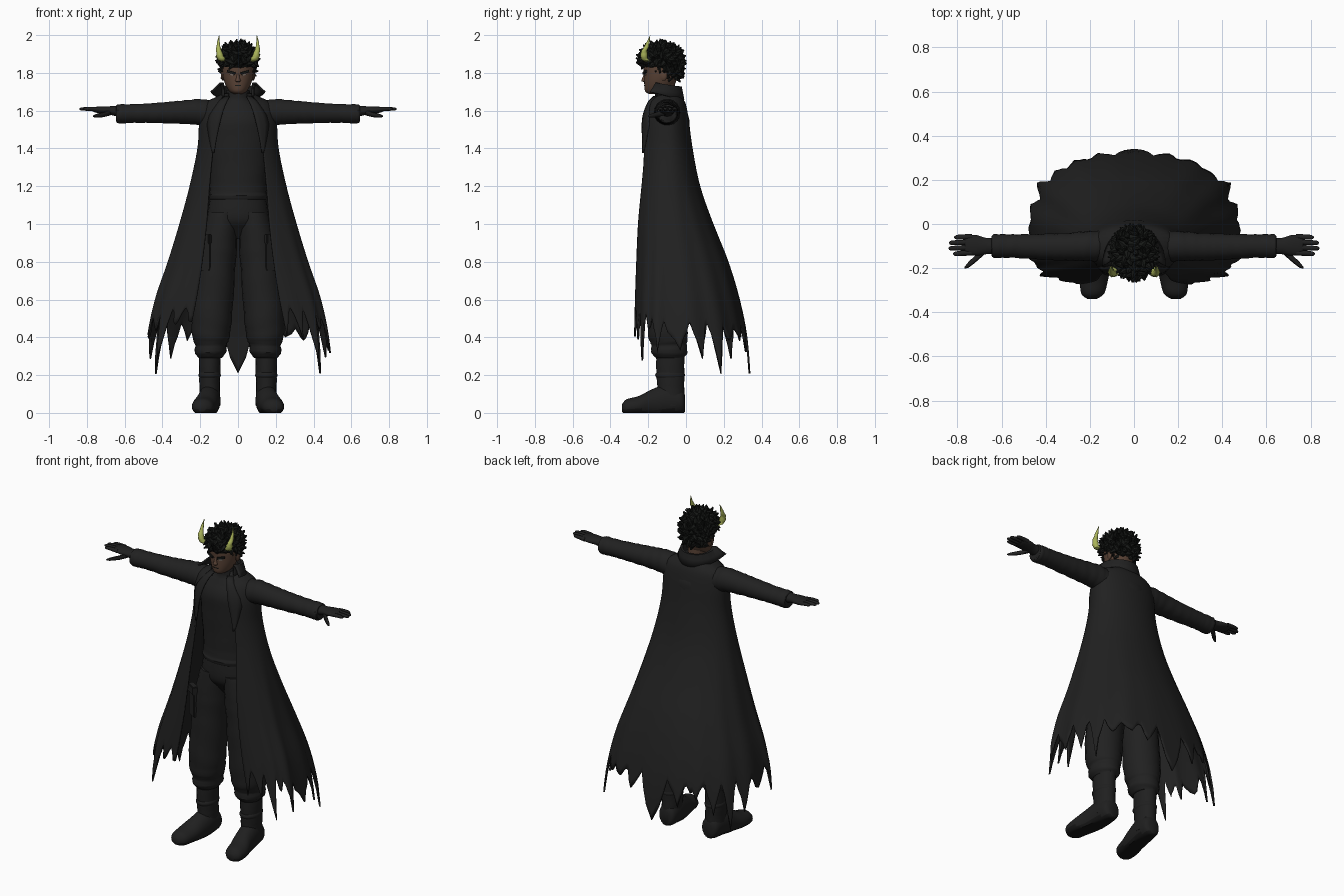
import bpy, bmesh, math, random
from math import sin, cos, pi
from mathutils import Vector, Matrix

random.seed(4)
cube = bpy.data.objects.get("Cube")
if cube:
    bpy.data.objects.remove(cube, do_unlink=True)


def material(name, r, g, b):
    m = bpy.data.materials.new(name)
    m.use_nodes = True
    m.diffuse_color = (r, g, b, 1)
    m.node_tree.nodes["Principled BSDF"].inputs["Base Color"].default_value = (r, g, b, 1)
    return m


COAT = material("coat black", .015, .015, .015)
SHIRT = material("shirt black", .015, .015, .015)
TROUSER = material("trouser black", .015, .015, .015)
BOOT = material("boot black", .014, .014, .014)
SOLE = material("sole black", .008, .008, .008)
GLOVE = material("glove black", .014, .014, .014)
HAIR = material("hair black", .008, .009, .008)
SKIN = material("brown skin", .1, .055, .036)
HORN = material("yellow green horn", .4, .45, .1)
EYE = material("eye grey", .2, .18, .16)


def finish(name, bm, mat, angle=50, thickness=0):
    """Turn a bmesh into a smooth shaded object."""
    bmesh.ops.recalc_face_normals(bm, faces=bm.faces[:])
    mesh = bpy.data.meshes.new(name)
    bm.to_mesh(mesh)
    bm.free()
    mesh.materials.append(mat)
    ob = bpy.data.objects.new(name, mesh)
    bpy.context.collection.objects.link(ob)
    bpy.ops.object.select_all(action='DESELECT')
    ob.select_set(True)
    bpy.context.view_layer.objects.active = ob
    bpy.ops.object.shade_smooth_by_angle(angle=math.radians(angle))
    if thickness:
        mod = ob.modifiers.new("thickness", 'SOLIDIFY')
        mod.thickness = thickness
        mod.offset = 0
    return ob


def skin_rows(name, rows, mat, closed=False, **options):
    """Bridge rows of points into a sheet, or a capped tube when closed."""
    bm = bmesh.new()
    grid = [[bm.verts.new(p) for p in row] for row in rows]
    n = len(rows[0])
    for a, b in zip(grid, grid[1:]):
        for i in range(n if closed else n - 1):
            k = (i + 1) % n
            bm.faces.new((a[i], a[k], b[k], b[i]))
    if closed:
        bm.faces.new(grid[0])
        bm.faces.new(grid[-1])
    return finish(name, bm, mat, **options)


def spline(table, steps):
    """Pass a smooth curve through the control rings."""
    out = []
    last = len(table) - 1
    for i in range(last):
        p = [table[max(0, min(last, i + k))] for k in (-1, 0, 1, 2)]
        for s in range(steps):
            t = s / steps
            out.append([b + .5 * t * (c - a + t * (2 * a - 5 * b + 4 * c - d + t * (3 * (b - c) + d - a)))
                        for a, b, c, d in zip(*p)])
    return out + [list(table[-1])]


def loft(name, table, axis, mat, side=1, sides=18, steps=4, wrinkle=0, floor=-1):
    """Tube of elliptical rings (x, y, z, radius, radius) lying across an axis."""
    u, v = {'x': (1, 2), 'y': (0, 2), 'z': (0, 1)}[axis]
    rows = []
    for i, (x, y, z, ru, rv) in enumerate(spline(table, steps)):
        row = []
        for k in range(sides):
            a = 2 * pi * k / sides
            puff = 1 + wrinkle * sin(i * 2.1 + 2 * sin(a + i * .3))
            p = Vector((x, y, z))
            p[u] += max(ru, .001) * cos(a) * puff
            p[v] += max(rv, .001) * sin(a) * puff
            row.append((p.x * side, p.y, max(p.z, floor)))
        rows.append(row)
    return skin_rows(name, rows, mat, closed=True)


def block(name, at, size, mat, turn=(0, 0, 0), bevel=.004):
    bm = bmesh.new()
    bmesh.ops.create_cube(bm, size=1)
    bmesh.ops.scale(bm, vec=size, verts=bm.verts)
    if bevel:
        bmesh.ops.bevel(bm, geom=bm.edges[:], offset=bevel, segments=2, affect='EDGES')
    ob = finish(name, bm, mat, angle=35)
    ob.location, ob.rotation_euler = at, turn
    return ob


# Coat shape by height: z, half width, front y, back y, half opening
COAT_SHAPE = [(1.69, .07, -.15, -.04, .045), (1.66, .13, -.185, -.02, .06), (1.63, .18, -.205, -.005, .075),
              (1.55, .2, -.235, .01, .1), (1.4, .21, -.245, .03, .13), (1.2, .252, -.255, .07, .15),
              (1, .307, -.265, .14, .165), (.8, .368, -.27, .22, .188), (.6, .435, -.275, .28, .22),
              (.4, .475, -.28, .32, .26), (.15, .5, -.28, .34, .3)]
COAT_FINE = spline(COAT_SHAPE, 6)
MID = -.09


def coat_at(z):
    for a, b in zip(COAT_FINE, COAT_FINE[1:]):
        if z >= b[0]:
            t = (a[0] - z) / (a[0] - b[0])
            return [p + t * (q - p) for p, q in zip(a, b)][1:]
    return COAT_FINE[-1][1:]


def squareness(z, start, gain):
    """The cross-section is rounder high up and boxier toward the hem."""
    return start + gain * min(1, max(0, 1.3 - z))


def coat_point(t, z):
    """t runs from the right front edge (-1) round the back (0) to the left edge (1)."""
    w, front, back, gap = coat_at(z)
    n = squareness(z, 2.2, 1)
    start = math.asin((gap / w) ** (n / 2))
    a = pi + (start - pi) * abs(t)
    n = n if a < pi / 2 else squareness(z, 2, .6)
    x = w * max(sin(a), 0) ** (2 / n)
    c = abs(cos(a)) ** (2 / n)
    y = MID - (MID - front) * c if a < pi / 2 else MID + (back - MID) * c
    fold = 1 + .018 * max(0, 1.3 - z) * sin(15 * a) * sin(a)
    return (math.copysign(x, t) * fold, MID + (y - MID) * fold, z)


# Long open coat with a torn hem
HALF, TOOTH, ROWS = 66, 6, 44
depths = [random.uniform(.06, .2) for _ in range(2 * HALF // TOOTH + 2)]
for k in (2, 7, 11, 15, 20):
    depths[k] = .25
hem = []
for j in range(2 * HALF + 1):
    k, f = divmod(j + TOOTH // 2, TOOTH)
    tooth = 1 - abs(2 * f / TOOTH - 1)
    t = j / HALF - 1
    hem.append(.46 + .1 * t * t - depths[k] * tooth ** 1.2 + random.uniform(-.02, .02))
rows = [[coat_point(j / HALF - 1, 1.69 + (hem[j] - 1.69) * (i / ROWS) ** 1.25)
         for j in range(2 * HALF + 1)] for i in range(ROWS + 1)]
skin_rows("coat", rows, COAT, thickness=.01)

# Collar standing round the neck and folded out to two points
collar = []
for grow, flare, rise, lift in ((.01, 0, -.01, 0), (.003, .005, .04, .01), (.004, .008, .075, .02),
                                (.012, .02, .075, .02), (.018, .05, .045, .02), (.026, .064, .005, .045)):
    row = []
    for j in range(-14, 15):
        t = j / 14
        a = pi + (1 - pi) * abs(t)
        r = .08 + grow + flare * t ** 4
        row.append((math.copysign(r * sin(a), t), -.108 - .9 * r * cos(a), 1.65 + rise + lift * t * t))
    collar.append(row)
skin_rows("collar", collar, COAT, thickness=.008)

for side, label in ((1, "left"), (-1, "right")):
    # Lapel lying on the coat front
    lapel = []
    for i in range(13):
        z = 1.675 - .025 * i
        w, front, back, gap = coat_at(z)
        n = squareness(z, 2.2, 1)
        wide = .065 * min(1, (i + 4) / 8) * min(1, (13 - i) / 7)
        row = []
        for k in range(4):
            x = gap - .008 + wide * k / 3
            y = MID - (MID - front) * max(0, 1 - (x / w) ** n) ** (1 / n) - .008
            row.append((side * x, y, z))
        lapel.append(row)
    skin_rows(label + "_lapel", lapel, COAT, thickness=.007)

    # Sleeve and cuff
    loft(label + "_sleeve", [(.13, -.1, 1.575, .07, .075), (.2, -.1, 1.592, .068, .07), (.3, -.103, 1.592, .063, .062),
                             (.42, -.103, 1.588, .058, .055), (.55, -.1, 1.585, .053, .05),
                             (.63, -.1, 1.583, .054, .051), (.645, -.1, 1.585, .045, .042)],
         'x', COAT, side, steps=6, wrinkle=.025)

    # Gloved hand with four fingers and a thumb
    loft(label + "_hand", [(.62, -.1, 1.595, .038, .032), (.67, -.1, 1.6, .037, .024), (.71, -.097, 1.603, .046, .02),
                           (.75, -.095, 1.605, .045, .016), (.765, -.095, 1.606, .04, .012)], 'x', GLOVE, side)
    for k, reach in enumerate((.82, .84, .838, .815)):
        y = -.13 + .024 * k
        loft(f"{label}_finger_{k + 1}", [(.735, y, 1.605, .013, .012), (.78, y * 1.02, 1.609, .012, .011),
                                         (reach - .01, y * 1.04, 1.609, .01, .008), (reach, y * 1.04, 1.608, .002, .002)],
             'x', GLOVE, side, sides=8, steps=2)
    loft(label + "_thumb", [(.675, -.115, 1.592, .02, .016), (.71, -.15, 1.58, .017, .014),
                            (.75, -.185, 1.573, .013, .01), (.768, -.198, 1.57, .003, .003)],
         'x', GLOVE, side, sides=8, steps=2)

    # Baggy trouser leg gathered over the boot
    loft(label + "_trouser_leg", [(.148, -.085, .29, .06, .075), (.146, -.088, .32, .083, .097), (.143, -.09, .36, .084, .095),
                                  (.143, -.095, .4, .098, .105), (.138, -.1, .52, .107, .108), (.118, -.1, .75, .103, .11),
                                  (.1, -.1, .92, .096, .112), (.078, -.1, 1.06, .08, .107)],
         'z', TROUSER, side, wrinkle=.02)
    # Cargo pocket with flap
    turn = (0, 0, side * .55)
    block(label + "_pocket", (side * .176, -.184, .84), (.07, .03, .17), TROUSER, turn)
    block(label + "_pocket_flap", (side * .178, -.187, .92), (.078, .036, .05), TROUSER, turn)

    # Boot shaft, strap and foot
    loft(label + "_boot_shaft", [(.15, -.08, .04, .057, .07), (.15, -.08, .12, .054, .072), (.15, -.083, .22, .056, .075),
                                 (.149, -.083, .33, .058, .077)], 'z', BOOT, side, wrinkle=.015)
    loft(label + "_boot_strap", [(.15, -.084, .185, .054, .072), (.15, -.084, .2, .06, .081),
                                 (.15, -.084, .215, .054, .072)], 'z', BOOT, side, steps=2)
    foot = loft(label + "_foot", [(.147, -.006, .05, .03, .045), (.148, -.025, .06, .053, .065), (.152, -.1, .065, .059, .085),
                                  (.163, -.18, .05, .06, .075), (.18, -.25, .037, .063, .052),
                                  (.187, -.315, .03, .052, .042), (.19, -.34, .025, .02, .018)],
                'y', BOOT, side, sides=24, floor=0)
    foot.data.materials.append(SOLE)
    for f in foot.data.polygons:
        f.material_index = int(f.center.z < .018)

    # Horn, ear, eye and brow
    loft(label + "_horn", [(.072, -.195, 1.858, .014, .018), (.088, -.218, 1.872, .021, .019), (.1, -.222, 1.91, .016, .017),
                           (.104, -.205, 1.95, .009, .011), (.1, -.19, 1.998, .001, .001)],
         'z', HORN, side, sides=10, wrinkle=.1)
    loft(label + "_ear", [(.07, -.12, 1.785, .012, .022), (.082, -.118, 1.787, .02, .03), (.09, -.114, 1.788, .008, .014)],
         'x', SKIN, side, sides=10, steps=2)
    block(label + "_eye", (side * .033, -.217, 1.79), (.022, .006, .005), EYE, (0, side * -.15, side * .35), 0)
    block(label + "_brow", (side * .036, -.219, 1.803), (.046, .009, .012), HAIR, (0, side * -.25, side * .35), 0)

# Sweater with turtleneck, and trouser hips
loft("sweater", [(0, -.1, 1.13, .15, .113), (0, -.1, 1.15, .156, .118), (0, -.1, 1.17, .15, .112), (0, -.1, 1.25, .15, .11),
                 (0, -.1, 1.42, .165, .115), (0, -.1, 1.55, .165, .118), (0, -.1, 1.62, .12, .085),
                 (0, -.1, 1.66, .07, .065), (0, -.105, 1.71, .062, .062)], 'z', SHIRT, sides=28, wrinkle=.008)
loft("trouser_hips", [(0, -.1, .92, .04, .03), (0, -.1, .97, .12, .07), (0, -.1, 1.03, .16, .108),
                      (0, -.1, 1.15, .146, .107)], 'z', TROUSER, sides=28)

# Head, neck, nose and mouth
loft("neck", [(0, -.105, 1.66, .05, .05), (0, -.11, 1.77, .05, .052)], 'z', SKIN)
loft("head", [(0, -.168, 1.688, .02, .028), (0, -.156, 1.703, .045, .06), (0, -.14, 1.74, .068, .081),
              (0, -.133, 1.79, .081, .089), (0, -.13, 1.85, .082, .095), (0, -.13, 1.91, .06, .08),
              (0, -.13, 1.93, .02, .03)], 'z', SKIN, sides=28)
loft("nose", [(0, -.216, 1.752, .008, .008), (0, -.222, 1.757, .015, .015), (0, -.22, 1.775, .009, .011),
              (0, -.217, 1.803, .006, .004)], 'z', SKIN, sides=10)
block("mouth", (0, -.219, 1.733), (.034, .006, .004), HAIR, bevel=0)

# Curly hair: two rounded masses covered in short tapered locks
bm = bmesh.new()
MASSES = [(Vector((0, -.132, 1.872)), Vector((.094, .11, .083)), 170),
          (Vector((0, -.1, 1.828)), Vector((.084, .08, .075)), 110)]
for centre, radii, count in MASSES:
    place = Matrix.Translation(centre) @ Matrix.Diagonal((*radii, 1))
    bmesh.ops.create_icosphere(bm, subdivisions=3, radius=1, matrix=place)
    for k in range(count):
        h = 1 - 2 * (k + .5) / count
        a = k * 2.39996
        d = Vector((cos(a) * math.sqrt(1 - h * h), sin(a) * math.sqrt(1 - h * h), h))
        if d.z < (-.4 if d.y < -.2 else -.8):
            continue
        root = centre + Vector([p * q for p, q in zip(d, radii)])
        aim = d + Vector([random.uniform(-.7, .7) for _ in range(3)])
        turn = aim.to_track_quat('Z', 'Y').to_matrix().to_4x4()
        bmesh.ops.create_cone(bm, cap_ends=True, segments=6, radius1=.019, radius2=.003,
                              depth=.04, matrix=Matrix.Translation(root + aim.normalized() * .008) @ turn)
finish("curly_hair", bm, HAIR, angle=40)
